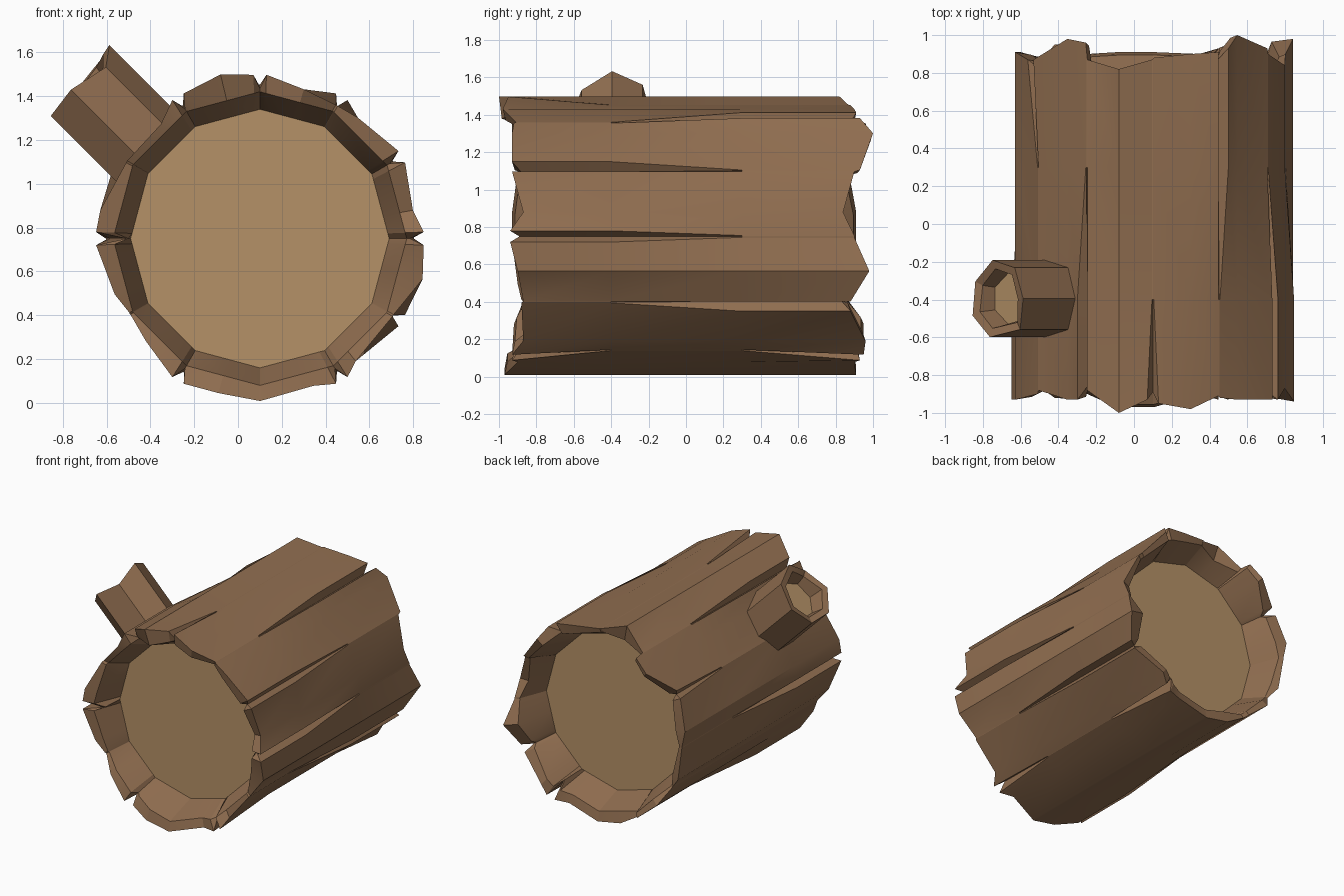
import bpy, bmesh, math
from mathutils import Vector

if "Cube" in bpy.data.objects:
    bpy.data.objects.remove(bpy.data.objects["Cube"])


def material(name, rgb):
    m = bpy.data.materials.new(name)
    m.diffuse_color = (*rgb, 1)
    m.use_nodes = True
    m.node_tree.nodes["Principled BSDF"].inputs["Base Color"].default_value = m.diffuse_color
    return m


BARK = material("brown bark", (0.28, 0.155, 0.08))
WOOD = material("pale cut wood", (0.46, 0.285, 0.135))


def loft(name, rings, wood_ends):
    """Skin a list of equal-length rings and cap both ends."""
    bm = bmesh.new()
    vs = [[bm.verts.new(p) for p in r] for r in rings]
    n = len(rings[0])
    for a, b in zip(vs, vs[1:]):
        for i in range(n):
            j = (i + 1) % n
            bm.faces.new((a[i], a[j], b[j], b[i]))
    for ring, wooden in zip((vs[0], vs[-1]), wood_ends):
        bm.faces.new(ring).material_index = int(wooden)
    bmesh.ops.recalc_face_normals(bm, faces=bm.faces)
    me = bpy.data.meshes.new(name)
    bm.to_mesh(me)
    bm.free()
    me.materials.append(BARK)
    me.materials.append(WOOD)
    ob = bpy.data.objects.new(name, me)
    bpy.context.collection.objects.link(ob)
    bpy.ops.object.select_all(action='DESELECT')
    bpy.context.view_layer.objects.active = ob
    ob.select_set(True)
    bpy.ops.object.shade_smooth_by_angle(angle=math.radians(22))
    return ob


CX, CZ = 0.1, 0.75


def polar(ang, r, y):
    a = math.radians(ang)
    return (CX + r * math.cos(a), y, CZ + r * math.sin(a))


def twelve(ang, r):
    """Radius of a regular twelve-sided outline at an angle."""
    return r * math.cos(math.radians(15)) / math.cos(math.radians(ang % 30 - 15))


# Bark plates: ridge angle, ridge radius, three front-edge y, three back-edge y
PLATES = [
    (10.5, .71, -.94, -.87, -.93, .90, .84, .90),
    (51, .71, -.93, -.93, -.92, .93, 1.0, .93),
    (73.6, .71, -.91, -.98, -.95, .91, .90, .88),
    (103.5, .77, -.93, -1.0, -.88, .87, .82, .87),
    (131, .69, -.93, -.93, -.88, .96, .98, .87),
    (170, .74, -.90, -.93, -.93, .87, .91, .91),
    (201, .71, -.93, -.90, -.88, .91, .90, .87),
    (222, .70, -.87, -.92, -.93, .87, .95, .95),
    (255, .73, -.90, -.97, -.97, .90, .91, .91),
    (290, .715, -.97, -.90, -.93, .91, .90, .93),
    (308, .71, -.93, -.87, -.88, .95, .96, .88),
    (346, .765, -.87, -.90, -.94, .88, .98, .90),
]
# Cracks between plates: open (1) or closed (0) at each of the four stations
CRACKS = ["1100", "1100", "0011", "1000", "1100", "0001",
          "1100", "0000", "1100", "0000", "1001", "0011"]
DEEP = {(6, 0), (10, 3)}          # cracks that reach the core at one end
CLOSED = {7: 0.685, 9: 0.74}      # bark radius where a crack is closed
DISC = (-0.71, 0.68)              # y of the recessed cut faces


def station(k):
    """Outer ring at station k, with the matching inner rim and core ring."""
    outer, rim, core = [], [], []
    sign = -1 if k < 2 else 1

    def y_at(v):
        return {0: v[0], 1: -0.4, 2: 0.3, 3: v[1]}[k]

    def add(ang, r, y, r_in=1):
        outer.append(polar(ang, r, y))
        rim.append(polar(ang, min(r_in, twelve(ang, 0.67)), y - sign * 0.015))
        core.append(polar(ang, twelve(ang, 0.59), DISC[sign > 0]))

    def lip(i):
        """Crack half angle and lip radius."""
        return (2.3, 0.748) if CRACKS[i][k] == "1" else (0.4, CLOSED.get(i, 0.702))

    for i, (ma, mr, f1, f2, f3, b1, b2, b3) in enumerate(PLATES):
        prev = PLATES[i - 1]
        (w1, r1), (w2, r2) = lip(i), lip((i + 1) % 12)
        # crack valley
        is_open = CRACKS[i][k] == "1"
        dip = 0.05 if is_open else 0.0
        fy, by = (f1 + prev[4]) / 2 + dip, (b1 + prev[7]) / 2 - dip
        r = (0.61 if (i, k) in DEEP else 0.685) if is_open else r1 + 0.001
        add(30 * i, r, y_at((fy, by)), r - 0.01)
        # lip, ridge, lip
        add(30 * i + w1, r1, y_at((f1, b1)))
        add(ma, mr, y_at((f2, b2)))
        add(30 * i + 30 - w2, r2, y_at((f3, b3)))
    return outer, rim, core


# Log: cut face, sloped rim and bark in one skin
st = [station(k) for k in range(4)]
loft("log", [st[0][2], st[0][1], st[0][0], st[1][0], st[2][0],
             st[3][0], st[3][1], st[3][2]], (True, True))

# Branch stub leaning up and to the left
AXIS = Vector((-1, 0, 1)).normalized()
SIDE = Vector((1, 0, 1)).normalized()
ROOT = SIDE * 0.52 + Vector((0, -0.395, 0))


def branch_ring(radius, ts):
    out = []
    for i, t in enumerate(ts):
        a = 2 * math.pi * i / 7
        out.append(ROOT + AXIS * t + SIDE * radius * math.cos(a)
                   + Vector((0, 0.95 * radius * math.sin(a), 0)))
    return out


tips = [1.57, 1.55, 1.53, 1.51, 1.53, 1.55, 1.51]
loft("branch_stub", [
    branch_ring(0.22, [0.75] * 7),
    branch_ring(0.22, tips),
    branch_ring(0.17, [t - 0.01 for t in tips]),
    branch_ring(0.145, [1.43] * 7),
], (False, True))
